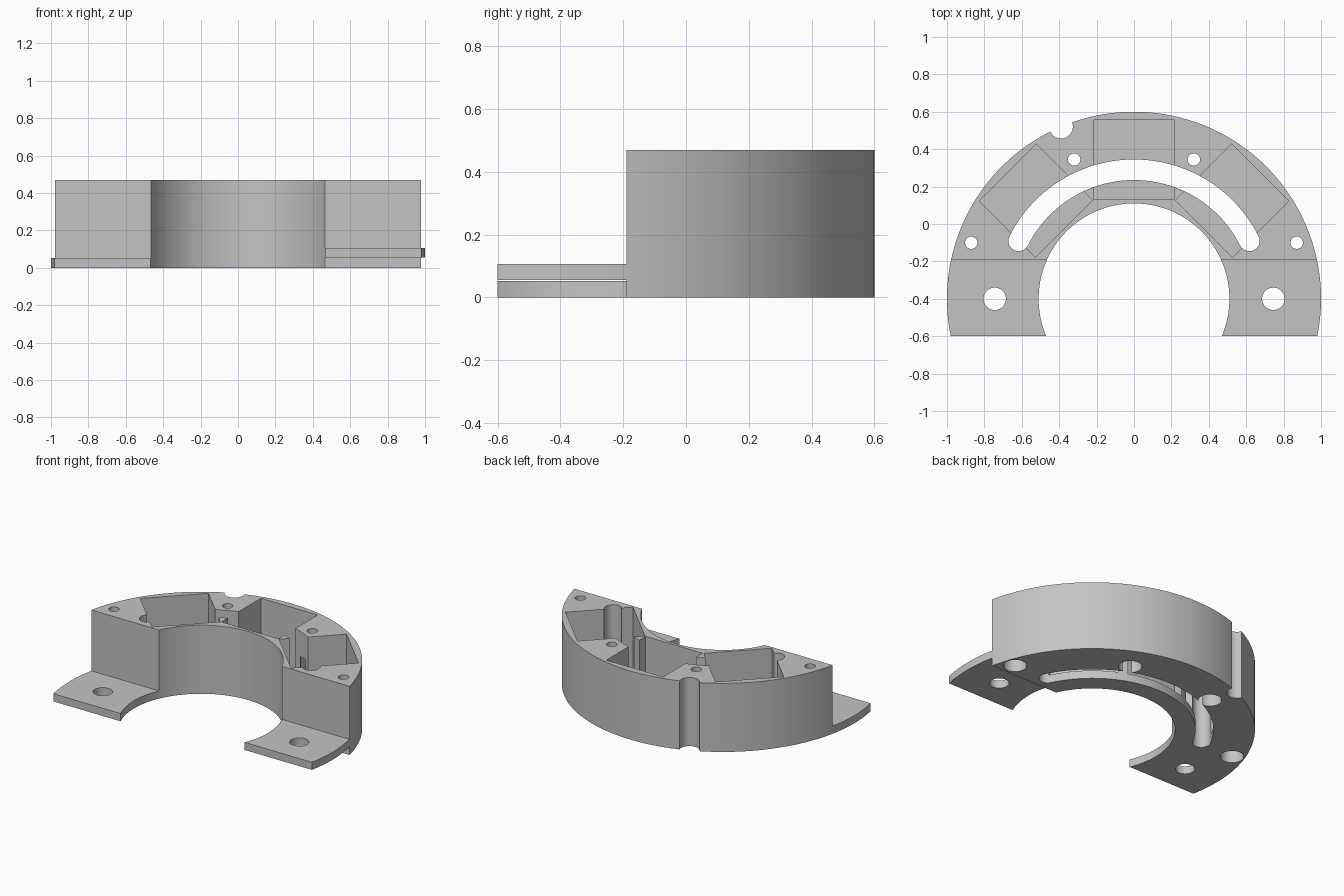
import bpy, bmesh
from math import sin, cos, pi, asin, radians

cube = bpy.data.objects.get("Cube")
if cube:
    bpy.data.objects.remove(cube, do_unlink=True)

CY = -0.4                 # arc centre on y
OUTER, INNER = 1.0, 0.51  # ring radii
HEIGHT = 0.47
BODY_Y, FRONT_Y = -0.19, -0.6

grey = bpy.data.materials.new("light_grey")
grey.use_nodes = True
grey.diffuse_color = (0.55, 0.55, 0.55, 1)
grey.node_tree.nodes["Principled BSDF"].inputs["Base Color"].default_value = (0.55, 0.55, 0.55, 1)


def arc(r, a0, a1, n=96, cx=0.0, cy=CY):
    """Points along a circular arc."""
    return [(cx + r * cos(a0 + (a1 - a0) * i / n), cy + r * sin(a0 + (a1 - a0) * i / n))
            for i in range(n + 1)]


def circle(cx, cy, r, n=40):
    return arc(r, 0, 2 * pi, n, cx, cy)[:-1]


def polar(r, a):
    return r * cos(a), CY + r * sin(a)


def prism(name, outline, z0, z1):
    """Extrude a flat outline from z0 to z1."""
    bm = bmesh.new()
    face = bm.faces.new([bm.verts.new((x, y, z0)) for x, y in outline])
    top = bmesh.ops.extrude_face_region(bm, geom=[face])["geom"]
    bmesh.ops.translate(bm, vec=(0, 0, z1 - z0),
                        verts=[v for v in top if isinstance(v, bmesh.types.BMVert)])
    bmesh.ops.recalc_face_normals(bm, faces=bm.faces)
    mesh = bpy.data.meshes.new(name)
    bm.to_mesh(mesh)
    bm.free()
    mesh.materials.append(grey)
    obj = bpy.data.objects.new(name, mesh)
    bpy.context.collection.objects.link(obj)
    return obj


def cut(obj, outline, z0, z1):
    """Subtract an extruded outline from an object."""
    cutter = prism("cutter", outline, z0, z1)
    cutter.hide_render = True
    mod = obj.modifiers.new("cut", "BOOLEAN")
    mod.operation, mod.solver, mod.object = "DIFFERENCE", "EXACT", cutter
    bpy.context.view_layer.update()
    graph = bpy.context.evaluated_depsgraph_get()
    mesh = bpy.data.meshes.new_from_object(obj.evaluated_get(graph))
    obj.modifiers.clear()
    obj.data = mesh
    bpy.data.objects.remove(cutter, do_unlink=True)


def finish(obj):
    bpy.ops.object.select_all(action="DESELECT")
    obj.select_set(True)
    bpy.context.view_layer.objects.active = obj
    bpy.ops.object.shade_smooth_by_angle(angle=radians(30))


def angle_at(r, y):
    return asin((y - CY) / r)


# Half-ring housing
ao, ai = angle_at(OUTER, BODY_Y), angle_at(INNER, BODY_Y)
body = prism("ring_housing", arc(OUTER, ao, pi - ao) + arc(INNER, pi - ai, ai), 0, HEIGHT)

# Three square pockets around the arc, open at the top
for turn in (-pi / 4, 0, pi / 4):
    corners = [(-0.215, 0.53), (0.215, 0.53), (0.215, 0.955), (-0.215, 0.955)]
    outline = [(x * cos(turn) - y * sin(turn), CY + x * sin(turn) + y * cos(turn))
               for x, y in corners]
    cut(body, outline, 0.055, HEIGHT + 0.1)

# Curved through slot with rounded ends
end = radians(26.7)
mid, half = 0.69, 0.055
lx, ly = polar(mid, pi - end)
rx, ry = polar(mid, end)
slot = (arc(mid + half, end, pi - end)
        + arc(half, pi - end, 2 * pi - end, 16, lx, ly)[1:-1]
        + arc(mid - half, pi - end, end)
        + arc(half, pi + end, 2 * pi + end, 16, rx, ry)[1:-1])
cut(body, slot, -0.1, HEIGHT + 0.1)

# Screw holes, counterbored from below
for side in (-1, 1):
    for x, y in ((0.32, 0.345), (0.87, -0.1)):
        cut(body, circle(side * x, y, 0.033), -0.1, HEIGHT + 0.1)
        cut(body, circle(side * x, y, 0.072), -0.1, 0.3)

# Cable notch in the outer wall
cut(body, circle(-0.39, 0.52, 0.063), -0.1, HEIGHT + 0.1)
finish(body)

# Overlapping mounting tabs, the left one a step higher
bo, bi = angle_at(OUTER, FRONT_Y), angle_at(INNER, FRONT_Y)
for name, side, z0, z1 in (("right_tab", -1, 0, 0.053), ("left_tab", 1, 0.055, 0.107)):
    profile = arc(OUTER, bo, ao, 24) + arc(INNER, ai, bi, 24)
    tab = prism(name, [(side * x, y) for x, y in profile], z0, z1)
    cut(tab, circle(side * 0.745, CY, 0.06), -0.1, 0.2)
    finish(tab)
